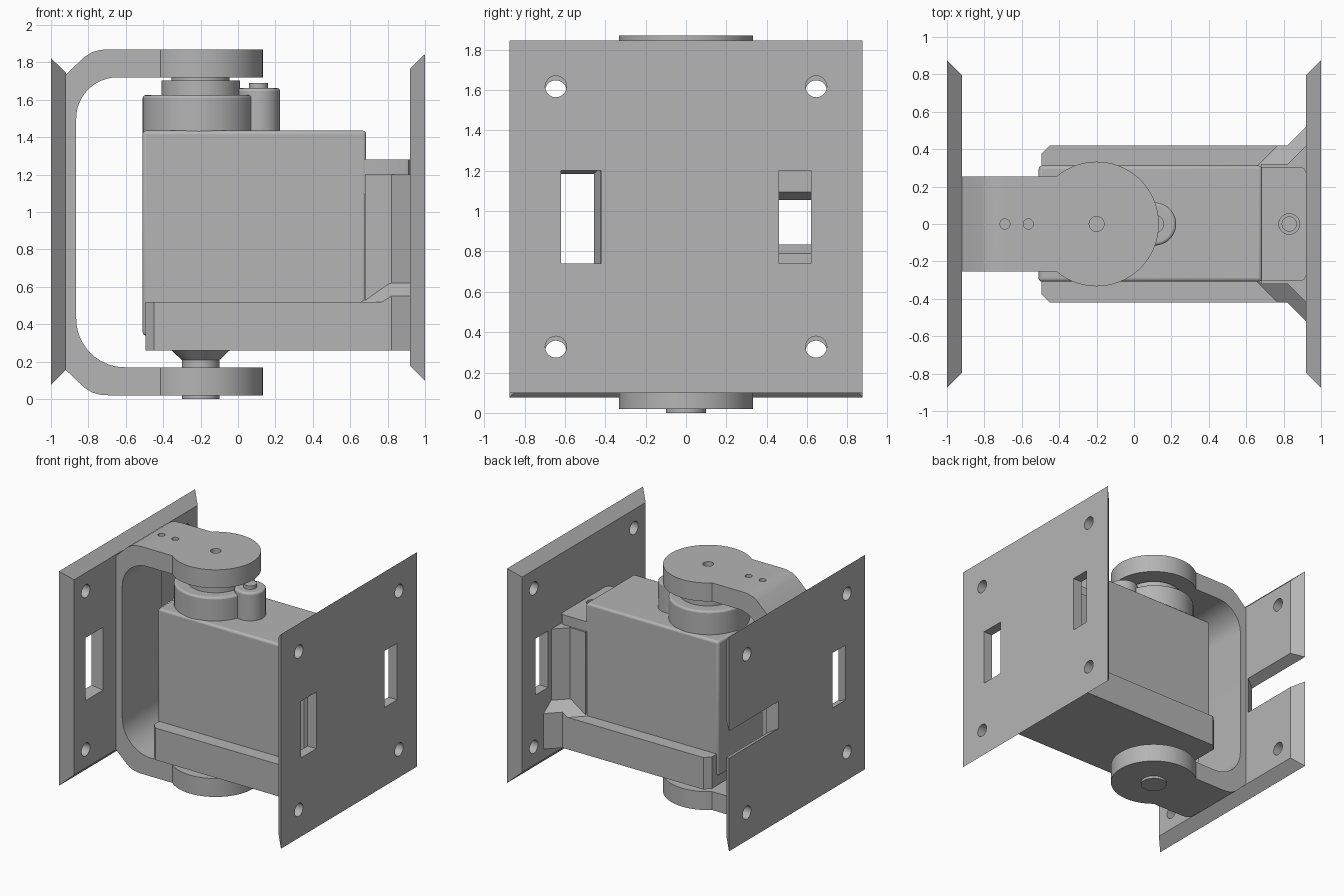
import bpy, bmesh, math

if "Cube" in bpy.data.objects:
    bpy.data.objects.remove(bpy.data.objects["Cube"])

grey = bpy.data.materials.new("machined_grey")
grey.diffuse_color = (0.46, 0.46, 0.46, 1)
grey.use_nodes = True
grey.node_tree.nodes["Principled BSDF"].inputs["Base Color"].default_value = grey.diffuse_color


def loft(name, rings, bevel=0.0):
    """Skin equal-length rings of points and cap both ends."""
    bm = bmesh.new()
    vs = [[bm.verts.new(p) for p in r] for r in rings]
    n = len(rings[0])
    for a, b in zip(vs, vs[1:]):
        for i in range(n):
            j = (i + 1) % n
            bm.faces.new((a[i], a[j], b[j], b[i]))
    bm.faces.new(vs[0][::-1])
    bm.faces.new(vs[-1])
    bmesh.ops.recalc_face_normals(bm, faces=bm.faces)
    me = bpy.data.meshes.new(name)
    bm.to_mesh(me)
    bm.free()
    me.materials.append(grey)
    ob = bpy.data.objects.new(name, me)
    bpy.context.collection.objects.link(ob)
    if bevel:
        m = ob.modifiers.new("bevel", 'BEVEL')
        m.width, m.segments, m.limit_method = bevel, 3, 'ANGLE'
        m.angle_limit = math.radians(50)
    return ob


def rect_x(x, y0, y1, z0, z1):
    return [(x, y0, z0), (x, y1, z0), (x, y1, z1), (x, y0, z1)]


def box(name, x0, x1, y0, y1, z0, z1, bevel=0.0):
    return loft(name, [rect_x(x0, y0, y1, z0, z1), rect_x(x1, y0, y1, z0, z1)], bevel)


def turned(name, cx, steps, bevel=0.0, n=64):
    """Round part about a vertical axis, steps = (radius, z)."""
    return loft(name, [[(cx + r * math.cos(2 * math.pi * i / n), r * math.sin(2 * math.pi * i / n), z)
                        for i in range(n)] for r, z in steps], bevel)


def boolean(ob, other, op='DIFFERENCE'):
    m = ob.modifiers.new("bool", 'BOOLEAN')
    m.operation, m.solver, m.object = op, 'EXACT', other
    bpy.context.view_layer.objects.active = ob
    bpy.ops.object.modifier_apply(modifier=m.name)
    bpy.data.objects.remove(other, do_unlink=True)


def mounting_plate(name, s, zc):
    """Square plate whose outer face is wider than its inner face."""
    ob = loft(name, [rect_x(s * 0.92, -0.795, 0.795, zc - 0.795, zc + 0.795),
                     rect_x(s, -0.875, 0.875, zc - 0.873, zc + 0.873)])
    for y in (-0.645, 0.645):
        for z in (zc - 0.645, zc + 0.645):
            ring = [(y + 0.053 * math.cos(math.pi * i / 16), z + 0.053 * math.sin(math.pi * i / 16))
                    for i in range(32)]
            boolean(ob, loft("hole", [[(s * x, a, b) for a, b in ring] for x in (0.85, 1.05)]))
    return ob


# Left plate with one flared slot and one notch open to the back edge
left_plate = mounting_plate("left_plate", -1, 0.95)
boolean(left_plate, loft("slot", [rect_x(-1.01, -0.62, -0.46, 0.74, 1.18),
                                  rect_x(-0.91, -0.65, -0.42, 0.70, 1.22)]))
boolean(left_plate, loft("notch", [rect_x(-1.01, 0.23, 1.0, 0.84, 1.05),
                                   rect_x(-0.91, 0.29, 1.0, 0.785, 1.10)]))

# Right plate with two slots
right_plate = mounting_plate("right_plate", 1, 0.972)
boolean(right_plate, box("slot", 0.85, 1.05, -0.62, -0.42, 0.74, 1.2))
boolean(right_plate, box("slot", 0.85, 1.05, 0.46, 0.62, 0.74, 1.2))

# C-shaped bracket
top = [(-0.92, 1.735), (-0.82, 1.83), (-0.78, 1.855), (-0.735, 1.867), (-0.69, 1.87), (-0.2, 1.87)]
profile = top + [(-0.2, 1.72)]
for r, z, a0 in ((0.22, 1.72, 90), (0.26, 0.17, 180)):
    cz = z - r if a0 == 90 else z + r
    for i in range(13):
        a = math.radians(a0 + i * 7.5)
        profile.append((-0.865 + r + r * math.cos(a), cz + r * math.sin(a)))
profile += [(-0.2, 0.17)] + [(x, 1.89 - z) for x, z in top[::-1]]
bracket = loft("c_bracket", [[(x, y, z) for x, z in profile] for y in (-0.255, 0.255)])
for z in (0.02, 1.72):
    boolean(bracket, turned("disc", -0.2, [(0.333, z), (0.333, z + 0.15)], n=96), 'UNION')
for x, r in ((-0.69, 0.027), (-0.565, 0.027), (-0.2, 0.04)):
    boolean(bracket, turned("screw_hole", x, [(r, 1.77), (r, 2.0)], n=24))

# Servo motor body, gear housing and output shaft
box("motor_body", -0.51, 0.685, -0.308, 0.312, 0.34, 1.435, 0.018)
turned("gear_housing", -0.21, [(0.3, 1.40), (0.3, 1.625)], 0.015)
turned("side_gear_housing", 0.11, [(0.115, 1.40), (0.115, 1.662)], 0.015)
turned("gear_pin", 0.11, [(0.05, 1.64), (0.05, 1.69)])
turned("output_collar", -0.2, [(0.21, 1.60), (0.21, 1.702)])
turned("output_horn", -0.2, [(0.155, 1.69), (0.155, 1.725)])

# Lower pivot: cone, shaft and end boss
turned("lower_pivot", -0.2, [(0.155, 0.27), (0.155, 0.26), (0.1, 0.208), (0.1, 0.0)])


def mirrored(half):
    """Close a half outline by mirroring it in y."""
    return half + [(x, -y) for x, y in half[::-1]]


# Cradle tray, flared where it meets the right plate
tray = mirrored([(-0.495, 0.375), (-0.45, 0.42), (0.82, 0.42), (0.92, 0.52)])
loft("cradle_tray", [[(x, y, z) for x, y in tray] for z in (0.26, 0.52)])

# Sloped gusset between tray and end wall
low = [(0.66, 0.31), (0.77, 0.42), (0.82, 0.42), (0.92, 0.52)]
high = [(0.80, 0.31), (0.81, 0.315), (0.82, 0.32), (0.92, 0.42)]


def gusset_ring(half, zs):
    pts = [(x, y, z) for (x, y), z in zip(half, zs)]
    return pts + [(x, -y, z) for x, y, z in pts[::-1]]


loft("gusset", [gusset_ring(low, (0.48,) * 4),
                gusset_ring(low, (0.52, 0.52, 0.55, 0.55)),
                gusset_ring(high, (0.62,) * 4)])

# Flared end wall and the raised block with a screw hole
wall = mirrored([(0.68, 0.32), (0.82, 0.32), (0.92, 0.42)])
loft("end_wall", [[(x, y, z) for x, y in wall] for z in (0.5, 1.2)])
block_outline = mirrored([(0.66, 0.305), (0.89, 0.305), (0.911, 0.297), (0.92, 0.275)])
block = loft("end_block", [[(x, y, z) for x, y in block_outline] for z in (1.1, 1.28)])
boolean(block, turned("screw_hole", 0.83, [(0.038, 1.15), (0.038, 1.255), (0.055, 1.255), (0.055, 1.35)], n=32))

# Smooth the round surfaces, keep hard edges
bpy.ops.object.select_all(action='DESELECT')
for ob in bpy.context.scene.objects:
    ob.select_set(True)
    bpy.context.view_layer.objects.active = ob
bpy.ops.object.shade_smooth_by_angle(angle=math.radians(30))
